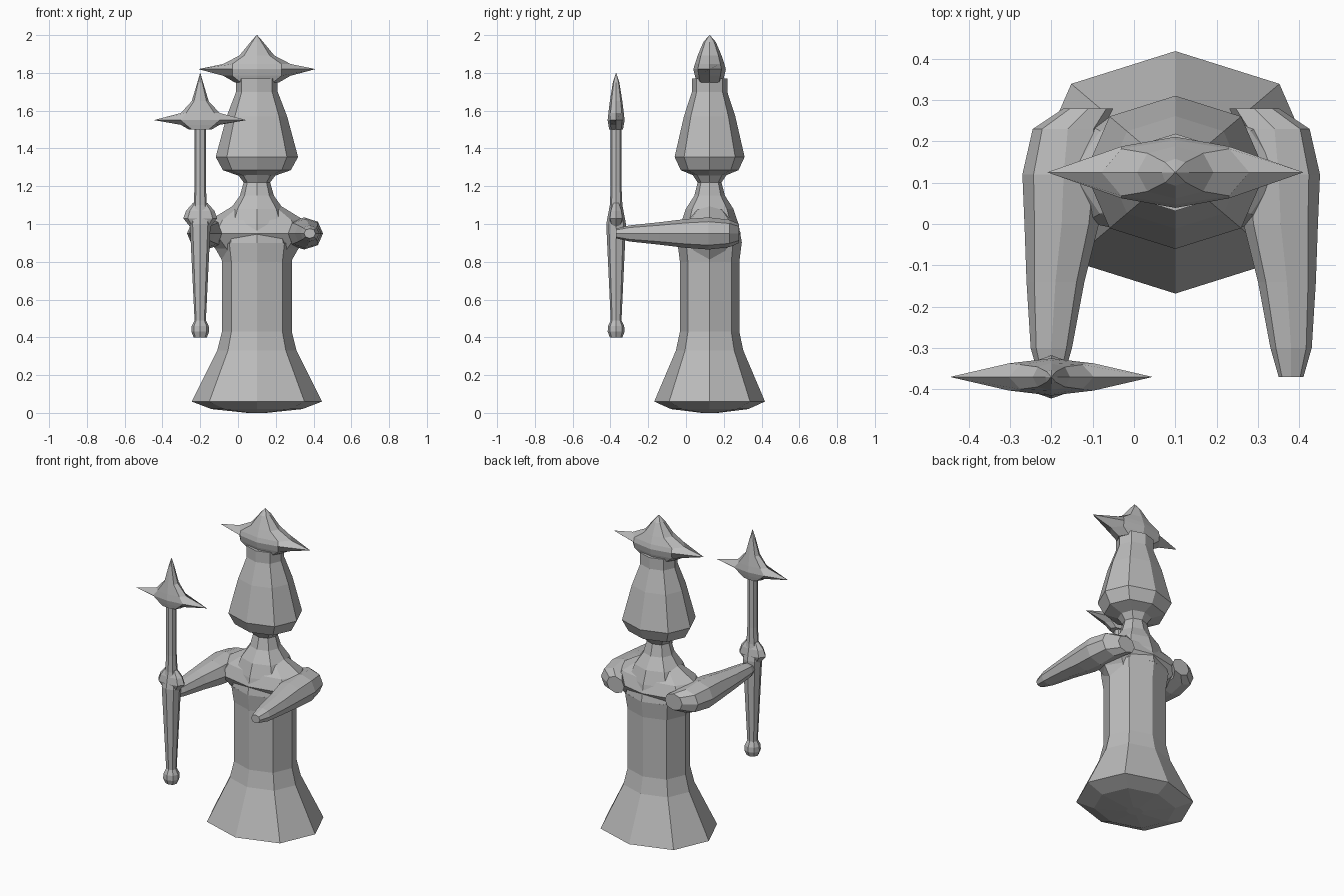
import bpy
import bmesh

cube = bpy.data.objects.get("Cube")
if cube:
    bpy.data.objects.remove(cube, do_unlink=True)

colour = (.5, .5, .5, 1)
stone = bpy.data.materials.new("grey_stone")
stone.use_nodes = True
stone.diffuse_color = colour
stone.node_tree.nodes["Principled BSDF"].inputs["Base Color"].default_value = colour


def octagon(width, depth, corner=None):
    """Eight-point outline; corner sets how far out the diagonal points sit."""
    cx = corner or width * .73
    cy = depth * .73
    return [(width, 0), (cx, cy), (0, depth), (-cx, cy),
            (-width, 0), (-cx, -cy), (0, -depth), (cx, -cy)]


def loft(name, rings):
    """Skin a list of outlines into one closed flat-shaded part."""
    bm = bmesh.new()
    loops = [[bm.verts.new(point) for point in ring] for ring in rings]
    for lower, upper in zip(loops, loops[1:]):
        count = len(lower)
        for i in range(count):
            j = (i + 1) % count
            bm.faces.new((lower[i], lower[j], upper[j], upper[i]))
    bm.faces.new(loops[0])
    bm.faces.new(loops[-1])
    bmesh.ops.recalc_face_normals(bm, faces=bm.faces)
    mesh = bpy.data.meshes.new(name)
    bm.to_mesh(mesh)
    bm.free()
    mesh.materials.append(stone)
    part = bpy.data.objects.new(name, mesh)
    bpy.context.collection.objects.link(part)


def place(outline, centre, height):
    """Lay an outline flat at the given height."""
    return [(centre[0] + x, centre[1] + y, height) for x, y in outline]


def turned(name, centre, profile, flatness):
    """Upright turned part from (height, radius) pairs."""
    loft(name, [place(octagon(radius, radius * flatness), centre, height)
                for height, radius in profile])


def winged_cap(name, centre, base, brim, top, span, depth, pinch):
    """Pointed cap whose brim draws out into a spike on either side."""
    def section(t, height):
        width = span * (1 - t) ** .5 / (1 + pinch * t)
        corner = min(width * .73, span * .42)
        return place(octagon(width, depth * (1 - t) ** .6, corner), centre, height)

    under = [section(.3 * k, brim + (base - brim) * k) for k in (1, .5)]
    over = [section(t, brim + (top - brim) * t) for t in (0, .15, .4, .8, .999)]
    loft(name, under + over)


body = (.1, .125)
hand = (-.2, -.37)

# Flared robe, flattened shoulders, neck and bell-shaped head
turned("robe", body, [(0, .05), (.02, .24), (.06, .345), (.19, .28), (.33, .21),
                      (.43, .185), (.8, .185), (.9, .2)], flatness=.85)
turned("shoulders", body, [(.8, .18), (.87, .22), (.95, .3), (1.02, .25), (1.1, .12)],
       flatness=.55)
turned("neck", body, [(.9, .19), (1, .17), (1.08, .14), (1.15, .09), (1.22, .07),
                      (1.26, .1)], flatness=.9)
turned("head", body, [(1.25, .08), (1.285, .18), (1.355, .218), (1.57, .16),
                      (1.7, .11), (1.77, .11)], flatness=.85)
winged_cap("hat", body, base=1.75, brim=1.82, top=2, span=.31, depth=.086, pinch=4)

# Staff with a knob, a flat collar and a winged head
turned("staff_shaft", hand, [(.4, .035), (.43, .047), (.46, .045), (.49, .03),
                             (1, .055), (1.1, .035), (1.2, .03), (1.51, .03)],
       flatness=.95)
turned("staff_collar", hand, [(.98, .05), (1.03, .09), (1.07, .075), (1.11, .04)],
       flatness=.5)
winged_cap("staff_head", hand, base=1.5, brim=1.55, top=1.8, span=.245, depth=.045, pinch=8)

# Mirrored arms curving from the back of the shoulders to the hands
arm_path = [(.28, .2, .06), (.23, .25, .085), (.12, .26, .1), (0, .265, .09),
            (-.14, .28, .07), (-.3, .29, .05), (-.37, .29, .03)]
for side, name in ((1, "left_arm"), (-1, "right_arm")):
    loft(name, [[(.09 + side * offset + x, y, .95 + z)
                 for x, z in octagon(radius, radius * .85)]
                for y, offset, radius in arm_path])
